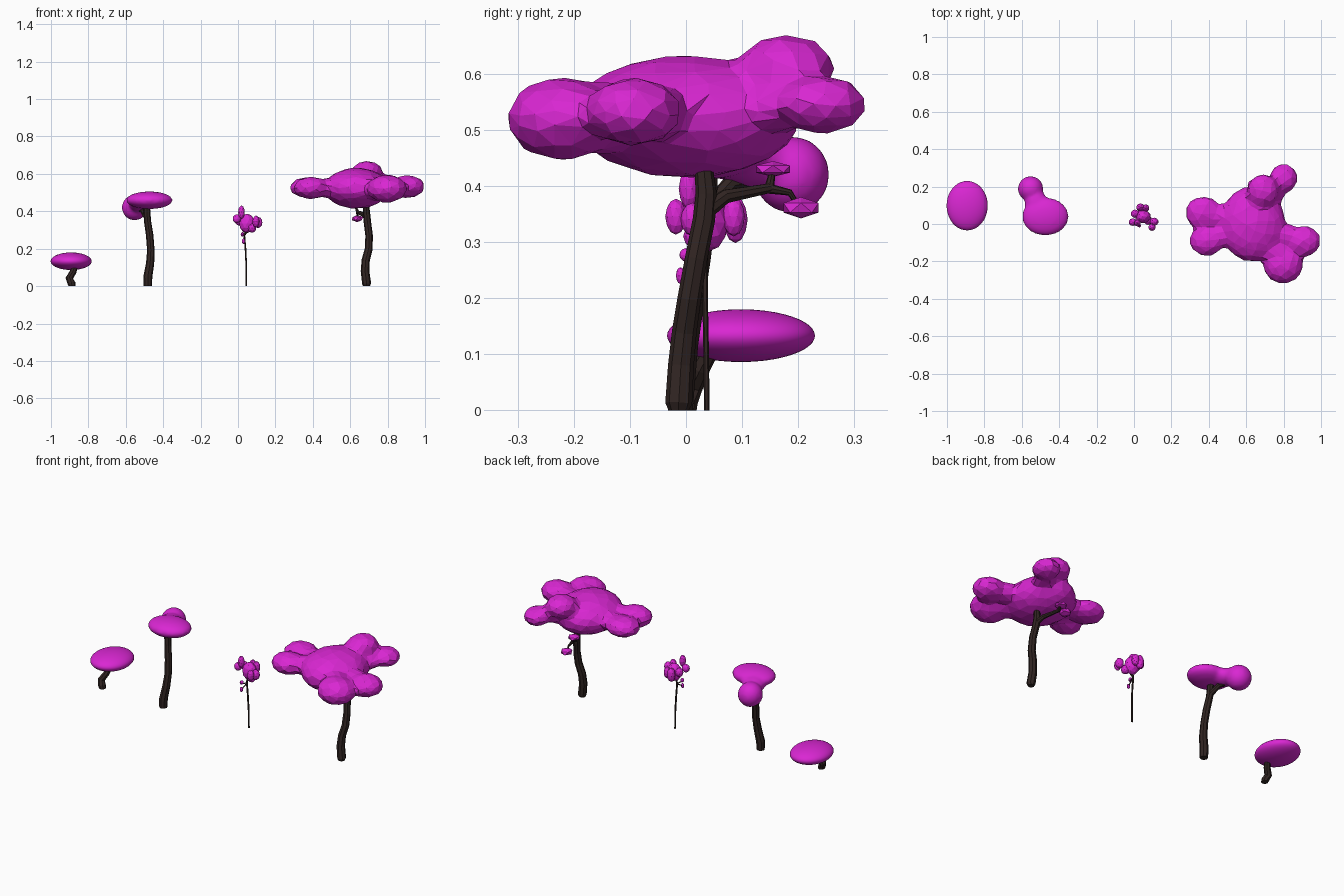
import bpy, bmesh
from mathutils import Matrix, Vector


def material(name, color):
    m = bpy.data.materials.new(name)
    m.diffuse_color = color
    return m


LEAF = material("leaf", (0.70, 0.02, 0.65, 1))
BARK = material("bark", (0.03, 0.018, 0.016, 1))


def blobs(name, parts, subdiv=3, smooth=True, voxel=0, ratio=1.0):
    """Foliage: ellipsoids (centre, radii), optionally fused into one skin."""
    bm = bmesh.new()
    for c, r in parts:
        bmesh.ops.create_icosphere(
            bm, subdivisions=subdiv, radius=1,
            matrix=Matrix.Translation(c) @ Matrix.Diagonal((*r, 1)))
    me = bpy.data.meshes.new(name)
    bm.to_mesh(me)
    bm.free()
    me.materials.append(LEAF)
    for p in me.polygons:
        p.use_smooth = smooth
    ob = bpy.data.objects.new(name, me)
    bpy.context.collection.objects.link(ob)
    if voxel:
        rm = ob.modifiers.new("fuse", 'REMESH')
        rm.mode = 'VOXEL'
        rm.voxel_size = voxel
        rm.use_smooth_shade = smooth
        sm = ob.modifiers.new("soften", 'SMOOTH')
        sm.factor, sm.iterations = 0.5, 8
        dm = ob.modifiers.new("low_poly", 'DECIMATE')
        dm.ratio = ratio
    return ob


def wood(name, paths, sides=8):
    """Trunk and branches: tapered tubes through (x, y, z, radius) points."""
    bm = bmesh.new()
    for pts in paths:
        rings = []
        for i, (x, y, z, r) in enumerate(pts):
            a = Vector(pts[max(i - 1, 0)][:3])
            b = Vector(pts[min(i + 1, len(pts) - 1)][:3])
            q = Vector((0, 0, 1)).rotation_difference(b - a)
            # keep the foot flat on the ground
            if z == 0:
                q.identity()
            mat = Matrix.Translation((x, y, z)) @ q.to_matrix().to_4x4()
            rings.append(bmesh.ops.create_circle(
                bm, segments=sides, radius=r, matrix=mat)["verts"])
        for lo, hi in zip(rings, rings[1:]):
            for k in range(sides):
                n = (k + 1) % sides
                bm.faces.new((lo[k], lo[n], hi[n], hi[k]))
        bm.faces.new(rings[0])
        bm.faces.new(rings[-1])
    bmesh.ops.recalc_face_normals(bm, faces=bm.faces)
    me = bpy.data.meshes.new(name)
    bm.to_mesh(me)
    bm.free()
    me.materials.append(BARK)
    ob = bpy.data.objects.new(name, me)
    bpy.context.collection.objects.link(ob)
    return ob


# Stubby tree
wood("stubby_trunk", [[(-0.887, 0.0, 0, 0.019), (-0.89, 0.0, 0.015, 0.021),
                       (-0.902, 0.01, 0.042, 0.02), (-0.882, 0.025, 0.075, 0.018),
                       (-0.868, 0.05, 0.12, 0.015)]])
blobs("stubby_canopy", [((-0.892, 0.098, 0.133), (0.11, 0.132, 0.047))], 4)

# Tall tree with two puffs
wood("tall_trunk", [
    [(-0.482, -0.01, 0, 0.022), (-0.482, -0.008, 0.05, 0.024),
     (-0.470, 0.0, 0.12, 0.022), (-0.466, 0.012, 0.19, 0.02),
     (-0.472, 0.024, 0.27, 0.02), (-0.484, 0.035, 0.35, 0.019),
     (-0.49, 0.04, 0.45, 0.018)],
    [(-0.484, 0.04, 0.36, 0.016), (-0.51, 0.08, 0.405, 0.015),
     (-0.545, 0.16, 0.42, 0.012)]])
blobs("tall_canopy", [
    ((-0.474, 0.04, 0.459), (0.125, 0.102, 0.047)),
    ((-0.525, 0.115, 0.443), (0.06, 0.07, 0.045)),
    ((-0.553, 0.188, 0.42), (0.068, 0.068, 0.069))], 4, True, 0.01)

# Thin sapling
wood("sapling_stem", [
    [(0.045, 0.037, 0, 0.005), (0.045, 0.036, 0.1, 0.005),
     (0.040, 0.034, 0.2, 0.005), (0.034, 0.034, 0.27, 0.005),
     (0.05, 0.04, 0.34, 0.004)],
    [(0.036, 0.034, 0.265, 0.003), (0.028, 0.0, 0.27, 0.003)],
    [(0.034, 0.034, 0.27, 0.004), (0.08, 0.02, 0.33, 0.004)],
    [(0.036, 0.034, 0.265, 0.003), (0.03, -0.01, 0.24, 0.003)]], 6)
blobs("sapling_leaves", [
    ((0.048, 0.04, 0.335), (0.042, 0.036, 0.052)),
    ((0.018, 0.005, 0.395), (0.018, 0.018, 0.036)),
    ((-0.006, 0.01, 0.36), (0.023, 0.02, 0.024)),
    ((0.005, 0.055, 0.35), (0.022, 0.022, 0.026)),
    ((0.035, 0.088, 0.34), (0.023, 0.022, 0.042)),
    ((0.062, 0.085, 0.345), (0.02, 0.02, 0.035)),
    ((0.108, 0.012, 0.34), (0.023, 0.022, 0.03)),
    ((0.096, -0.018, 0.345), (0.019, 0.019, 0.032)),
    ((0.075, 0.02, 0.31), (0.023, 0.025, 0.025)),
    ((0.024, 0.0, 0.277), (0.01, 0.012, 0.012)),
    ((0.029, -0.01, 0.24), (0.009, 0.008, 0.015))], 2, False)

# Big spreading tree
wood("big_trunk", [
    [(0.687, -0.013, 0, 0.018), (0.688, -0.013, 0.012, 0.024),
     (0.679, -0.009, 0.08, 0.023), (0.683, -0.003, 0.14, 0.022),
     (0.699, 0.006, 0.2, 0.021), (0.701, 0.018, 0.27, 0.02),
     (0.692, 0.032, 0.34, 0.02), (0.688, 0.036, 0.385, 0.019),
     (0.684, 0.03, 0.45, 0.015)],
    [(0.691, 0.035, 0.355, 0.016), (0.675, 0.07, 0.381, 0.013),
     (0.64, 0.15, 0.396, 0.009)],
    [(0.64, 0.148, 0.395, 0.009), (0.628, 0.155, 0.43, 0.005)],
    [(0.64, 0.148, 0.395, 0.009), (0.638, 0.185, 0.388, 0.006),
     (0.638, 0.2, 0.365, 0.004)]])

core = Vector((0.635, 0.0, 0.523))
lobes = [((0.37, 0.06, 0.527), (0.098, 0.09, 0.055)),
         ((0.39, -0.09, 0.525), (0.095, 0.083, 0.06)),
         ((0.69, 0.18, 0.608), (0.085, 0.088, 0.062)),
         ((0.80, 0.245, 0.545), (0.076, 0.08, 0.052)),
         ((0.797, -0.22, 0.52), (0.108, 0.1, 0.075)),
         ((0.905, -0.092, 0.532), (0.095, 0.085, 0.062))]
parts = [(core, (0.175, 0.205, 0.11))] + lobes
# necks joining each lobe to the core
for c, r in lobes:
    parts.append((core.lerp(Vector(c), 0.68), (r[0] * 0.8, r[1] * 0.75, r[2] * 0.85)))
blobs("big_canopy", parts, 3, False, 0.015, 0.09)

# Little leaf tufts on the side branch
blobs("big_tufts", [((0.625, 0.155, 0.43), (0.035, 0.036, 0.014)),
                    ((0.638, 0.205, 0.361), (0.034, 0.037, 0.019))], 1, False)
